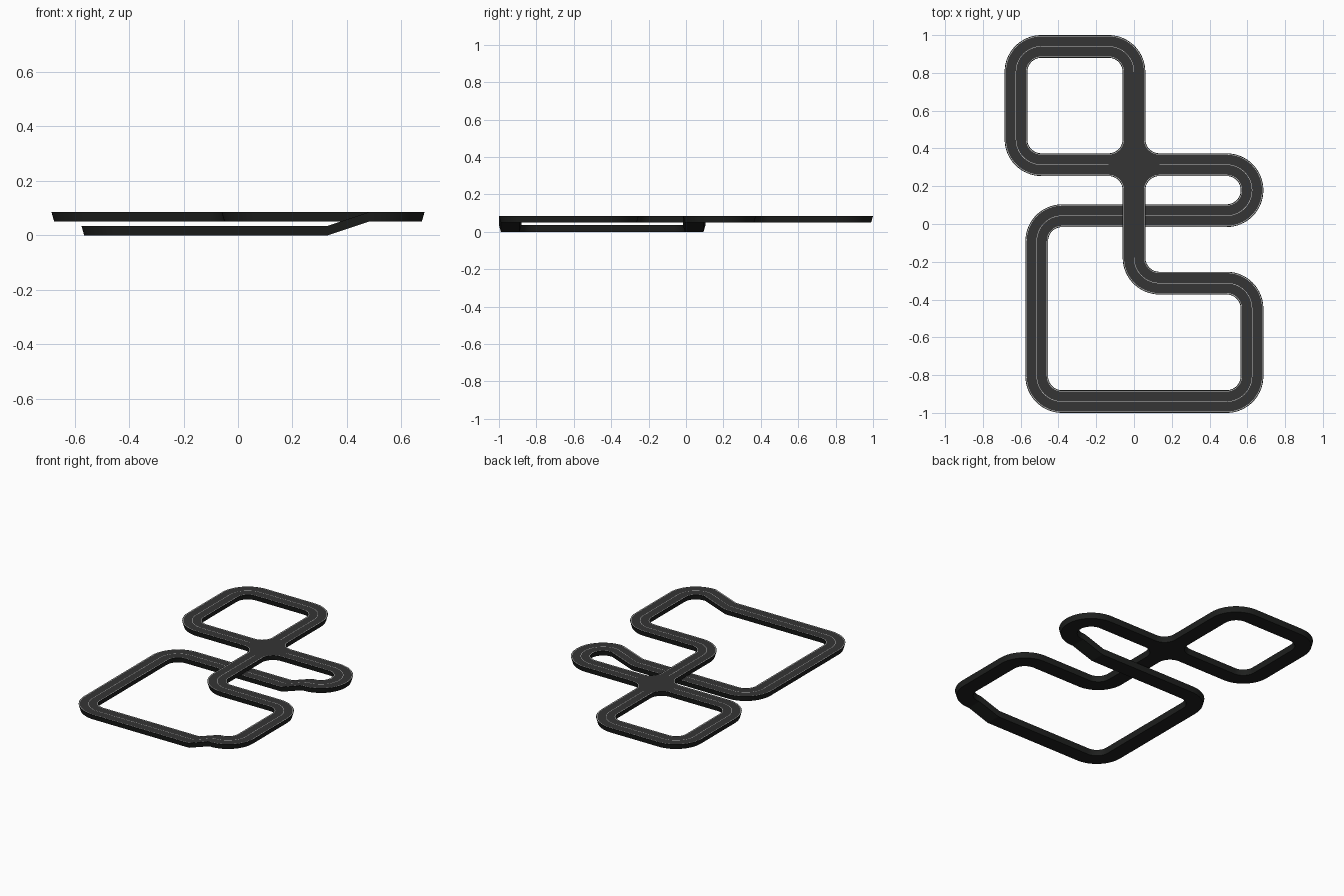
import bpy, bmesh, math
from mathutils import Vector

if "Cube" in bpy.data.objects:
    bpy.data.objects.remove(bpy.data.objects["Cube"])

R, W, TAPER = 0.135, 0.06, 0.01      # corner radius, half width, side taper
H, T = 0.05, 0.035                   # bridge height, deck thickness
X, C = 0.625, 0.314                  # outer straights, crossing y
SEG = 16


def material(name, c):
    m = bpy.data.materials.new(name)
    m.diffuse_color = (*c, 1)
    m.use_nodes = True
    m.node_tree.nodes["Principled BSDF"].inputs["Base Color"].default_value = m.diffuse_color
    return m


MATS = [material("asphalt", (0.035, 0.035, 0.035)),
        material("dark_side", (0.014, 0.015, 0.014)),
        material("white_line", (0.6, 0.6, 0.6))]


def finish(bm, name):
    bmesh.ops.recalc_face_normals(bm, faces=bm.faces)
    me = bpy.data.meshes.new(name)
    bm.to_mesh(me)
    bm.free()
    for m in MATS:
        me.materials.append(m)
    ob = bpy.data.objects.new(name, me)
    bpy.context.collection.objects.link(ob)
    return ob


def rounded(points):
    """Waypoints -> list of (position, xy direction), rounding every turn."""
    P = [Vector(p) for p in points]
    out = []
    for i, p in enumerate(P):
        a = (p - P[max(i - 1, 0)]).xy
        b = (P[min(i + 1, len(P) - 1)] - p).xy
        d0 = (a if i else b).normalized()
        d1 = (b if i < len(P) - 1 else a).normalized()
        if d0.dot(d1) > 0.99:
            out.append((p, d0))
            continue
        for k in range(SEG + 1):
            t = k / SEG * math.pi / 2
            off = -d0 * R * (1 - math.sin(t)) + d1 * R * (1 - math.cos(t))
            q = p + Vector((off.x, off.y, 0))
            if not out or (q - out[-1][0]).length > 1e-4:
                out.append((q, d0 * math.cos(t) + d1 * math.sin(t)))
    return out


# Half of the deck section: offset from centreline, height
half = [(W - TAPER, 0), (W, T), (0.056, T), (0.053, T), (0.0013, T)]
section = half + [(-x, z) for x, z in reversed(half)]
section_mats = [1, 1, 2, 0, 2, 0, 2, 1, 1, 1]


def road(name, points):
    bm = bmesh.new()
    rings = []
    for p, d in rounded(points):
        n = Vector((d.y, -d.x, 0))
        rings.append([bm.verts.new(p + n * x + Vector((0, 0, z))) for x, z in section])
    for r0, r1 in zip(rings, rings[1:]):
        for j in range(len(section)):
            k = (j + 1) % len(section)
            f = bm.faces.new((r0[j], r0[k], r1[k], r1[j]))
            f.material_index = section_mats[j]
    return finish(bm, name)


# Upper square loop, level with the crossing
upper = road("upper_loop_road", [(-R, C, H), (-X, C, H), (-X, 0.94, H), (0, 0.94, H), (0, C + R, H)])

# Lower circuit: hairpin, ramp down, ground level, ramp up, under/over bridge
U, L = C - 2 * R, -0.515
lower = road("lower_circuit_road", [
    (R, C, H), (X, C, H), (X, U, H), (0.48, U, H), (0.33, U, 0),
    (L, U, 0), (L, -0.94, 0), (0.33, -0.94, 0), (0.48, -0.94, H),
    (X, -0.94, H), (X, -0.313, H), (0, -0.313, H), (0, C - R, H)])

# Four-way crossing with filleted corners
bm = bmesh.new()
loops = [[] for _ in range(4)]
for q in range(4):
    a = math.radians(45 + 90 * q)
    cx, cy = R * math.sqrt(2) * math.cos(a), C + R * math.sqrt(2) * math.sin(a)
    for loop, (x, z) in zip(loops, half[:4]):
        for k in range(SEG + 1):
            t = math.radians(270 + 90 * q - 90 * k / SEG)
            loop.append(bm.verts.new((cx + (R - x) * math.cos(t), cy + (R - x) * math.sin(t), H + z)))
for m, l0, l1 in zip((1, 1, 2), loops, loops[1:]):
    for i in range(len(l0)):
        if i % (SEG + 1) != SEG:      # leave the arm ends open
            f = bm.faces.new((l0[i], l0[i + 1], l1[i + 1], l1[i]))
            f.material_index = m


def fill(loop, mat):
    # centre fan keeps the concave outline clean
    c = bm.verts.new((0, C, loop[0].co.z))
    for i, v in enumerate(loop):
        bm.faces.new((c, v, loop[(i + 1) % len(loop)])).material_index = mat


fill(loops[3], 0)
fill(loops[0], 1)
cross = finish(bm, "crossing")

for ob in (upper, lower, cross):
    bpy.context.view_layer.objects.active = ob
    ob.select_set(True)
bpy.ops.object.shade_smooth_by_angle(angle=math.radians(12))
